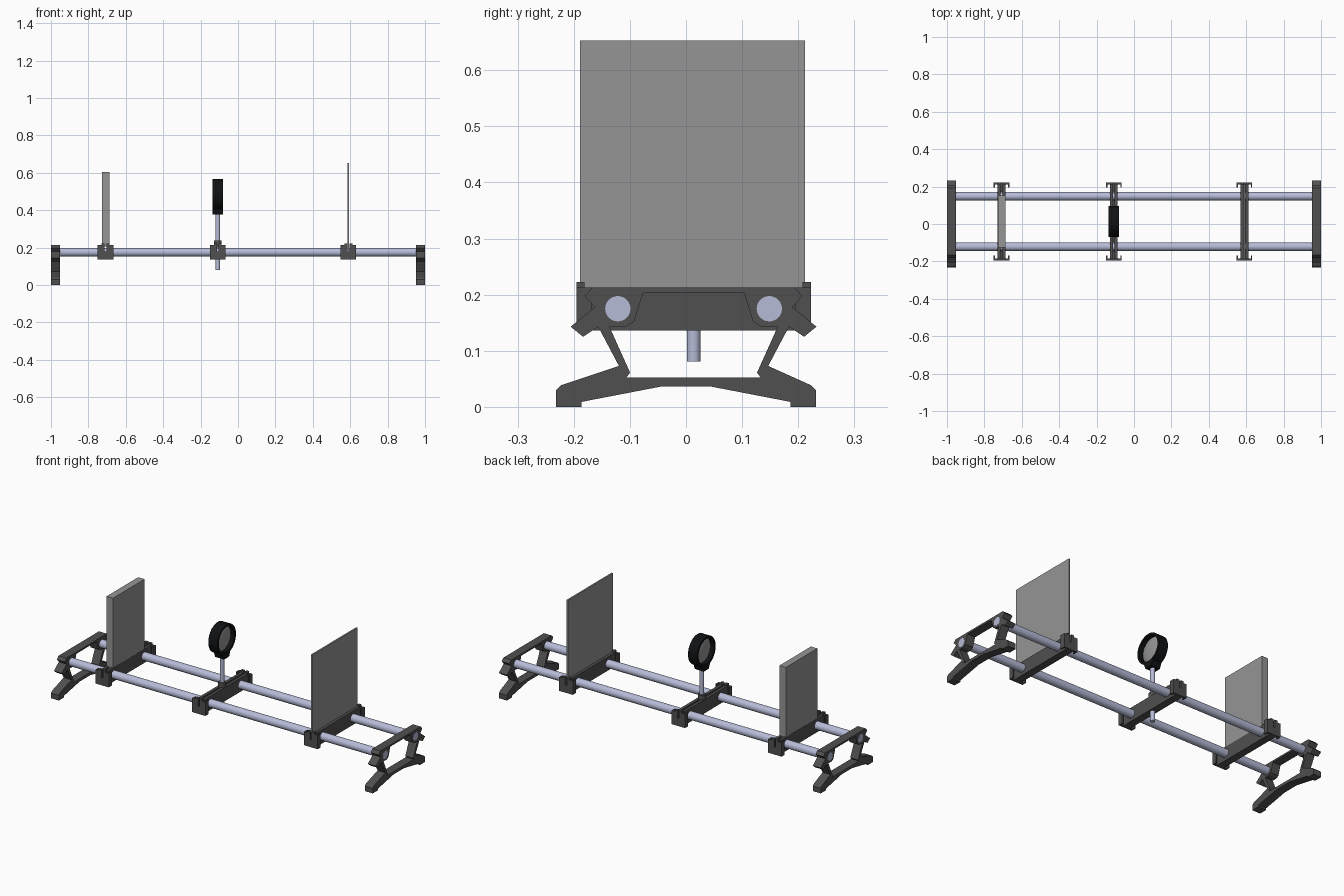
import bpy, bmesh, math
from mathutils import Matrix, Vector

if "Cube" in bpy.data.objects:
    bpy.data.objects.remove(bpy.data.objects["Cube"])

YC = 0.0135  # centre line of the bench in y


def material(name, *rgba):
    m = bpy.data.materials.new(name)
    m.diffuse_color = rgba
    m.use_nodes = True
    m.node_tree.nodes["Principled BSDF"].inputs["Base Color"].default_value = m.diffuse_color
    return m


DARK = material("dark_plastic", 0.08, 0.08, 0.08, 1)
STEEL = material("steel", 0.47, 0.50, 0.68, 1)
BLACK = material("black", 0.005, 0.006, 0.007, 1)
GLASS = material("grey_clear", 0.3, 0.3, 0.3, 0.7)


def finish(bm, name, mat, smooth=False):
    bmesh.ops.recalc_face_normals(bm, faces=bm.faces)
    me = bpy.data.meshes.new(name)
    bm.to_mesh(me)
    bm.free()
    me.materials.append(mat)
    ob = bpy.data.objects.new(name, me)
    bpy.context.collection.objects.link(ob)
    if smooth:
        bpy.ops.object.select_all(action='DESELECT')
        ob.select_set(True)
        bpy.context.view_layer.objects.active = ob
        bpy.ops.object.shade_smooth_by_angle(angle=math.radians(35))
    return ob


def add_prism(bm, loops, vec):
    """Fill outline (with optional hole loops) and extrude it along vec."""
    edges = []
    for loop in loops:
        vs = [bm.verts.new(p) for p in loop]
        edges += [bm.edges.new((vs[i - 1], vs[i])) for i in range(len(vs))]
    fill = bmesh.ops.triangle_fill(bm, edges=edges, use_beauty=True, use_dissolve=False)
    faces = [f for f in fill["geom"] if isinstance(f, bmesh.types.BMFace)]
    ext = bmesh.ops.extrude_face_region(bm, geom=faces, use_keep_orig=True)
    bmesh.ops.translate(bm, vec=vec, verts=[v for v in ext["geom"] if isinstance(v, bmesh.types.BMVert)])


def box(name, lo, hi, mat):
    bm = bmesh.new()
    lo, hi = Vector(lo), Vector(hi)
    bmesh.ops.create_cube(bm, size=1, matrix=Matrix.Translation((lo + hi) / 2) @ Matrix.Diagonal((*(hi - lo), 1)))
    return finish(bm, name, mat)


def rod(name, a, b, r, mat, seg=48):
    bm = bmesh.new()
    a, b = Vector(a), Vector(b)
    rot = (b - a).to_track_quat('Z', 'Y').to_matrix().to_4x4()
    bmesh.ops.create_cone(bm, cap_ends=True, segments=seg, radius1=r, radius2=r, depth=(b - a).length,
                          matrix=Matrix.Translation((a + b) / 2) @ rot)
    return finish(bm, name, mat, True)


# End supports: outline of half the top, plus the feet, with one inner opening
upper = [(-.180, .213), (-.194, .197), (-.176, .178), (-.219, .143), (-.197, .125), (-.170, .143), (-.133, .073)]
foot = [(-.222, .039), (-.232, .029), (-.232, 0), (-.186, 0), (-.186, .009), (-.046, .036)]
inner = [(-.090, .203), (-.106, .152), (-.121, .143), (-.150, .143), (-.113, .061), (-.120, .052)]


def flip(pts, c=0.0):
    return [(2 * c - y, z) for y, z in reversed(pts)]


upper = [(y + YC, z) for y, z in upper]
inner = [(y + YC, z) for y, z in inner]
outline = upper + foot + flip(foot) + flip(upper, YC)
hole = inner + flip(inner, YC)
for name, x in (("left_stand", -1.0), ("right_stand", 0.951)):
    bm = bmesh.new()
    add_prism(bm, [[(x, y, z) for y, z in loop] for loop in (outline, hole)], (0.049, 0, 0))
    finish(bm, name, DARK)

# Rails
for name, s in (("front_rail", -1), ("back_rail", 1)):
    rod(name, (-1.0005, YC + s * 0.135, 0.175), (1.0005, YC + s * 0.135, 0.175), 0.0225, STEEL)


# Sliding carriers: slotted beam with flanged, hooked ends
def slotted(bm, x, w, y, dy, top):
    h, bot, slot = 0.005, 0.136, 0.178
    pts = [(-w, bot), (w, bot), (w, top), (h, top), (h, slot), (-h, slot), (-h, top), (-w, top)]
    add_prism(bm, [[(x + px, y, pz) for px, pz in pts]], (0, dy, 0))


def carrier(name, x):
    bm = bmesh.new()
    slotted(bm, x, 0.021, YC - 0.201, 0.402, 0.213)
    for s in (-1, 1):
        end = YC + s * 0.209
        slotted(bm, x, 0.042, end, -s * 0.010, 0.213)
        slotted(bm, x, 0.021, end, -s * 0.015, 0.223)
        for t in (-1, 1):
            lip = [(x + t * a, end - s * b, 0.136) for a, b in ((.035, 0), (.042, 0), (.042, .027), (.035, .027))]
            add_prism(bm, [lip], (0, 0, 0.077))
    finish(bm, name, DARK)


XS, XL, XP = -0.708, -0.108, 0.59
carrier("slab_carrier", XS)
carrier("lens_carrier", XL)
carrier("screen_carrier", XP)

# Thick slab and thin screen
box("thick_slab", (XS - .02, YC - .14, .205), (XS + .02, YC + .14, .605), GLASS)
box("screen", (XP - .0045, YC - .2025, .18), (XP + .0045, YC + .1985, .653), GLASS)

# Lens post with its bush
rod("lens_post", (XL, YC, .081), (XL, YC, .40), 0.012, STEEL)
rod("post_bush", (XL, YC, .20), (XL, YC, .238), 0.020, DARK)

# Lens ring, holder block and glass
ZC = 0.483
bm = bmesh.new()
N = 64
profile = [(-.028, .083), (.028, .083), (.028, .070), (-.028, .070)]
rings = [[bm.verts.new((XL + px, YC + r * math.sin(2 * math.pi * i / N), ZC + r * math.cos(2 * math.pi * i / N)))
          for px, r in profile] for i in range(N)]
for i in range(N):
    for j in range(4):
        a, b = rings[i - 1], rings[i]
        bm.faces.new((a[j - 1], a[j], b[j], b[j - 1]))
finish(bm, "lens_ring", BLACK, True)
bm = bmesh.new()
add_prism(bm, [[(XL - .028, YC + y, z) for y, z in
                ((-.035, .412), (-.022, .378), (.022, .378), (.035, .412))]], (0.056, 0, 0))
finish(bm, "ring_holder", BLACK)

bm = bmesh.new()
bmesh.ops.create_uvsphere(bm, u_segments=48, v_segments=24, radius=1,
                          matrix=Matrix.Translation((XL, YC, ZC)) @ Matrix.Diagonal((.018, .071, .071, 1))
                          @ Matrix.Rotation(math.pi / 2, 4, 'Y'))
finish(bm, "lens_glass", GLASS, True)
